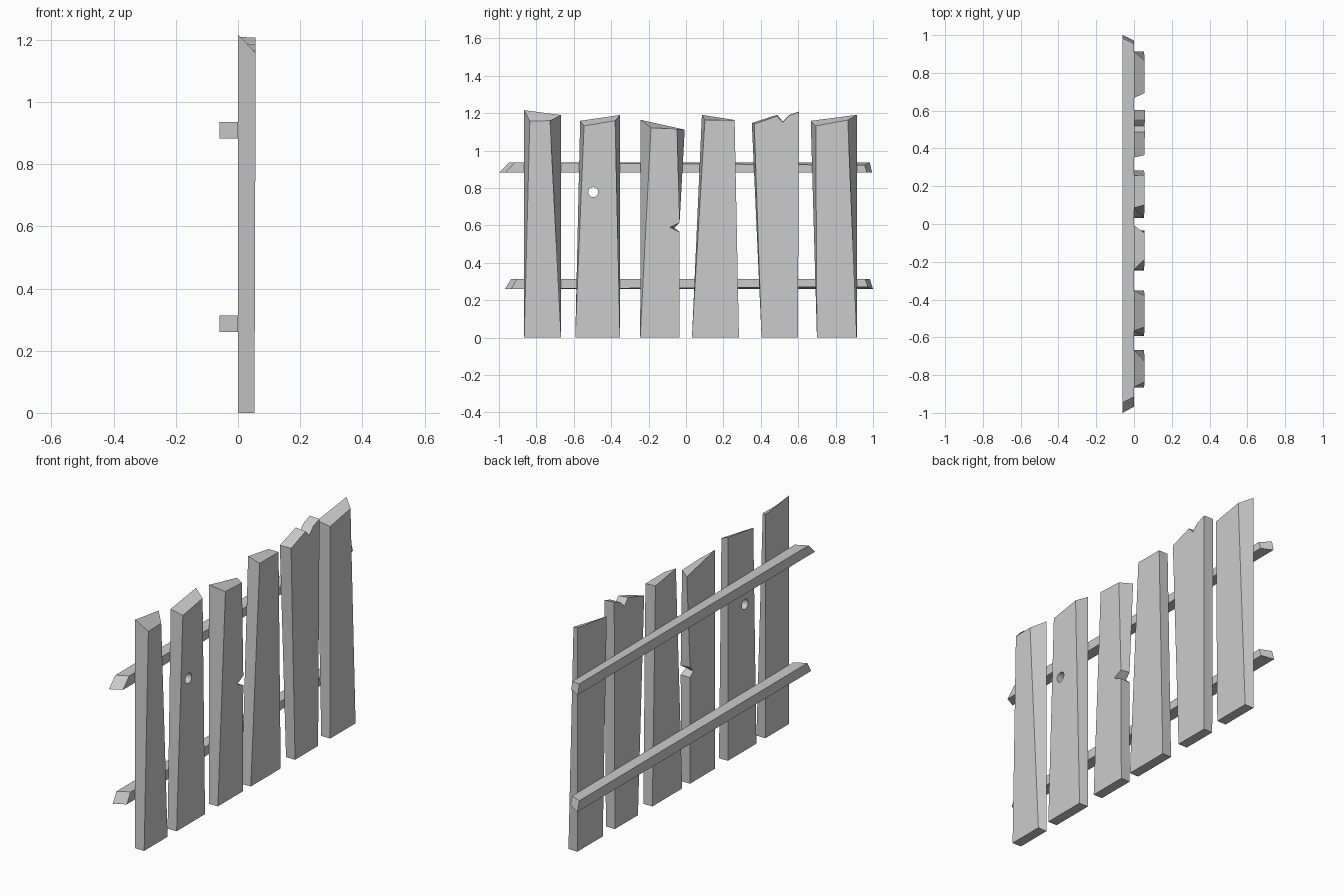
import bpy, bmesh, math

if "Cube" in bpy.data.objects:
    bpy.data.objects.remove(bpy.data.objects["Cube"])


def loft(name, back, front):
    """Join two matching outlines of (x, y, z) points into a closed solid."""
    bm = bmesh.new()
    a = [bm.verts.new(p) for p in back]
    b = [bm.verts.new(p) for p in front]
    n = len(a)
    bm.faces.new(a[::-1])
    bm.faces.new(b)
    for i in range(n):
        j = (i + 1) % n
        bm.faces.new((a[i], a[j], b[j], b[i]))
    bmesh.ops.recalc_face_normals(bm, faces=bm.faces)
    me = bpy.data.meshes.new(name)
    bm.to_mesh(me)
    bm.free()
    ob = bpy.data.objects.new(name, me)
    bpy.context.collection.objects.link(ob)
    return ob


def plank(name, y0, y1, back, front):
    """Plank with a flat foot; the given outlines run right to left over the top."""
    def outline(pts, top_x):
        ring = [(y0, 0), (y1, 0)] + pts
        return [((top_x - 0.004) + 0.004 * z / 1.2 if top_x else 0, y, z) for y, z in ring]
    return loft(name, outline(back, 0), outline(front, 0.057))


def rail(name, z0, z1, left, right, dz_top=0, dz_bottom=0):
    """Rail with sloping ends; ends give y at back-low, back-high, front-low, front-high."""
    x = -0.06
    back = [(x, left[0], z0), (x, right[0], z0), (x, right[1], z1), (x, left[1], z1)]
    front = [(0, left[2], z0), (0, right[2], z0 + dz_bottom),
             (0, right[3], z1 - dz_top), (0, left[3], z1)]
    return loft(name, back, front)


# Pickets, each with a crooked bevelled top
plank("plank_1", -0.865, -0.668, [(-0.668, 1.19), (-0.865, 1.216)],
      [(-0.727, 1.16), (-0.835, 1.158)])
holed = plank("plank_2_knothole", -0.592, -0.353, [(-0.353, 1.19), (-0.566, 1.159)],
              [(-0.379, 1.16), (-0.545, 1.132)])
plank("plank_3_notched", -0.245, -0.034,
      [(-0.034, 0.565), (-0.062, 0.588), (-0.034, 0.62), (-0.007, 1.112), (-0.242, 1.164)],
      [(-0.034, 0.565), (-0.086, 0.59), (-0.034, 0.615), (-0.048, 1.116), (-0.187, 1.122)])
plank("plank_4", 0.032, 0.283, [(0.257, 1.164), (0.085, 1.191)],
      [(0.26, 1.162), (0.101, 1.163)])
plank("plank_5_split", 0.404, 0.598,
      [(0.604, 1.209), (0.552, 1.19), (0.518, 1.155), (0.487, 1.191), (0.352, 1.148)],
      [(0.604, 1.207), (0.552, 1.188), (0.518, 1.152), (0.487, 1.185), (0.365, 1.142)])
plank("plank_6", 0.7, 0.913, [(0.913, 1.191), (0.667, 1.159)],
      [(0.865, 1.163), (0.694, 1.132)])

# Knot hole through the second picket
bpy.ops.mesh.primitive_cylinder_add(vertices=12, radius=0.027, depth=0.3,
                                    location=(0.03, -0.496, 0.778),
                                    rotation=(0, math.pi / 2, 0))
cutter = bpy.context.object
cutter.name = "hole_cutter"
cutter.hide_render = True
mod = holed.modifiers.new("hole", 'BOOLEAN')
mod.operation = 'DIFFERENCE'
mod.solver = 'EXACT'
mod.object = cutter
bpy.context.view_layer.objects.active = holed
bpy.ops.object.modifier_apply(modifier=mod.name)
bpy.data.objects.remove(cutter)

# Cross rails behind the pickets
rail("upper_rail", 0.882, 0.936, (-1.0, -0.945, -0.967, -0.915),
     (0.995, 0.983, 0.967, 0.955), dz_top=0.014)
rail("lower_rail", 0.26, 0.314, (-0.968, -0.935, -0.935, -0.903),
     (1.0, 0.983, 0.972, 0.957), dz_bottom=0.012)
